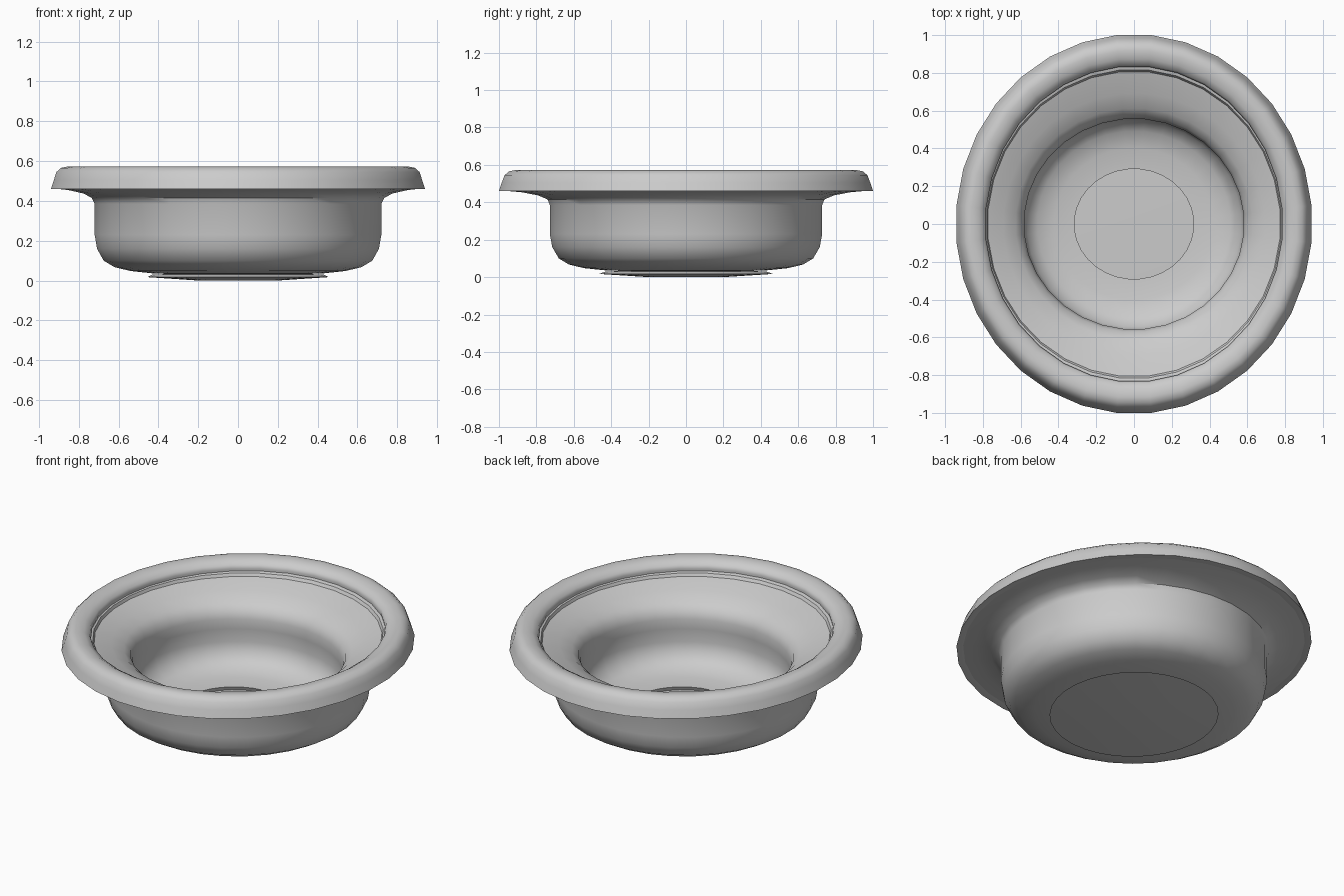
import bpy, bmesh, math

SIDES = 32
GROW = 1 / math.cos(math.pi / SIDES)   # keeps flats at the stated radius


def lathe(name, profile, closed):
    """Revolve (rx, ry, z) points; rx = 0 gives a pole."""
    bm = bmesh.new()
    rings = []
    for rx, ry, z in profile:
        if rx == 0:
            rings.append([bm.verts.new((0, 0, z))] * SIDES)
            continue
        ring = []
        for i in range(SIDES):
            a = 2 * math.pi * (i + 0.5) / SIDES
            ring.append(bm.verts.new((rx * GROW * math.cos(a), ry * GROW * math.sin(a), z)))
        rings.append(ring)
    pairs = list(zip(rings, rings[1:]))
    if closed:
        pairs.append((rings[-1], rings[0]))
    for r0, r1 in pairs:
        for i in range(SIDES):
            j = (i + 1) % SIDES
            quad = list(dict.fromkeys((r0[i], r0[j], r1[j], r1[i])))
            bm.faces.new(quad)
    bmesh.ops.recalc_face_normals(bm, faces=bm.faces[:])
    mesh = bpy.data.meshes.new(name)
    bm.to_mesh(mesh)
    bm.free()
    obj = bpy.data.objects.new(name, mesh)
    bpy.context.collection.objects.link(obj)
    bpy.ops.object.select_all(action='DESELECT')
    obj.select_set(True)
    bpy.context.view_layer.objects.active = obj
    bpy.ops.object.shade_smooth_by_angle(angle=math.radians(40))
    return obj


# Slightly oval rolled rim
lathe("rim", [
    (0.94, 1.00, 0.46), (0.925, 0.985, 0.505), (0.912, 0.97, 0.545),
    (0.89, 0.945, 0.566), (0.86, 0.915, 0.572), (0.82, 0.872, 0.564),
    (0.79, 0.84, 0.545), (0.783, 0.832, 0.525),
    (0.79, 0.84, 0.49), (0.85, 0.90, 0.462),
], True)

# Bowl shell: flared outside, round bottom, open floor, inner well and lip
lathe("bowl", [
    (0.925, 0.985, 0.463), (0.85, 0.88, 0.454), (0.775, 0.79, 0.437),
    (0.735, 0.74, 0.415), (0.72, 0.728, 0.385), (0.72, 0.728, 0.23),
    (0.708, 0.715, 0.16), (0.675, 0.68, 0.10), (0.62, 0.625, 0.067),
    (0.54, 0.545, 0.048), (0.42, 0.42, 0.035), (0.32, 0.30, 0.033),
    (0.315, 0.29, 0.055), (0.42, 0.40, 0.062), (0.51, 0.49, 0.085),
    (0.565, 0.545, 0.13), (0.585, 0.565, 0.20), (0.58, 0.557, 0.28),
    (0.58, 0.555, 0.34), (0.592, 0.57, 0.385), (0.625, 0.61, 0.42),
    (0.69, 0.69, 0.455), (0.772, 0.805, 0.488), (0.778, 0.815, 0.505),
    (0.80, 0.85, 0.515), (0.90, 0.95, 0.51),
], True)

# Thin foot disc under the floor opening
lathe("foot_disc", [
    (0, 0, 0.033), (0.30, 0.30, 0.034), (0.43, 0.43, 0.030),
    (0.455, 0.465, 0.017), (0.20, 0.20, 0.0), (0, 0, 0.0),
], False)
